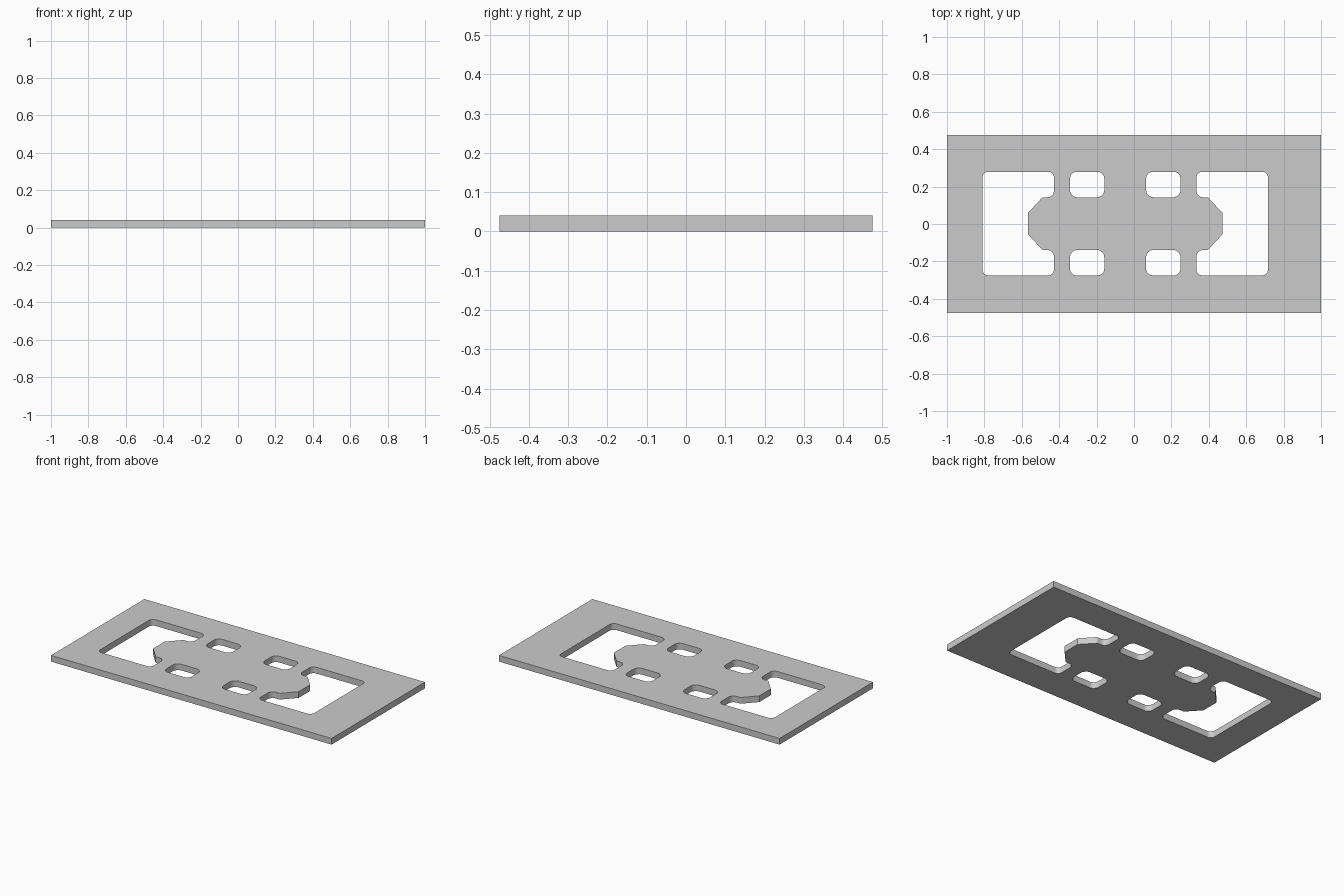
import bpy, bmesh
from math import tan
from mathutils import Vector

if "Cube" in bpy.data.objects:
    bpy.data.objects.remove(bpy.data.objects["Cube"])

HALF_Y, THICK = 0.475, 0.04
CX, CY = -0.047, 0.002          # centre of the cut-out pattern
TOP, INNER = 0.277, 0.141       # outer and inner hole edges, from pattern centre


def fillet(corners, steps=6):
    """Turn (x, y, radius) corners into a rounded outline."""
    out = []
    for i, (x, y, r) in enumerate(corners):
        p = Vector((x, y))
        if r == 0:
            out.append(p)
            continue
        a = (Vector(corners[i - 1][:2]) - p).normalized()
        b = (Vector(corners[(i + 1) % len(corners)][:2]) - p).normalized()
        half = a.angle(b) / 2
        d = r / tan(half)
        start, end = p + a * d, p + b * d
        centre = p + (a + b).normalized() * (d * d + r * r) ** 0.5
        for k in range(steps + 1):
            v = start.lerp(end, k / steps) - centre
            out.append(centre + v.normalized() * r)
    return out


# Outer rectangle
loops = [[Vector(c) for c in ((-1, -HALF_Y), (1, -HALF_Y), (1, HALF_Y), (-1, HALF_Y))]]

# Large window with a chamfered tab reaching into it (right side)
upper = [(0.763, TOP, 0.03), (0.381, TOP, 0.03), (0.381, INNER, 0.035),
         (0.442, INNER, 0.012), (0.519, 0.058, 0)]
window = fillet(upper + [(x, -y, r) for x, y, r in reversed(upper)])

# Small rounded slot (upper right)
slot = fillet([(0.112, INNER, 0.038), (0.295, INNER, 0.038),
               (0.295, TOP, 0.035), (0.112, TOP, 0.035)])

# Mirror the holes across the pattern centre
for sx in (1, -1):
    loops.append([Vector((CX + sx * p.x, CY + p.y)) for p in window])
    for sy in (1, -1):
        loops.append([Vector((CX + sx * p.x, CY + sy * p.y)) for p in slot])

# Fill the outline with its holes, then extrude it into a plate
bm = bmesh.new()
edges = []
for loop in loops:
    vs = [bm.verts.new((p.x, p.y, 0)) for p in loop]
    edges += [bm.edges.new((vs[i - 1], vs[i])) for i in range(len(vs))]
bmesh.ops.triangle_fill(bm, use_beauty=True, use_dissolve=False, edges=edges, normal=(0, 0, 1))
ret = bmesh.ops.extrude_face_region(bm, geom=bm.faces[:], use_keep_orig=True)
top = [g for g in ret["geom"] if isinstance(g, bmesh.types.BMVert)]
bmesh.ops.translate(bm, verts=top, vec=(0, 0, THICK))
bmesh.ops.recalc_face_normals(bm, faces=bm.faces[:])

mesh = bpy.data.meshes.new("slotted_plate")
bm.to_mesh(mesh)
bm.free()
plate = bpy.data.objects.new("slotted_plate", mesh)
bpy.context.collection.objects.link(plate)
bpy.context.view_layer.objects.active = plate
plate.select_set(True)
bpy.ops.object.shade_smooth_by_angle(angle=0.5)
